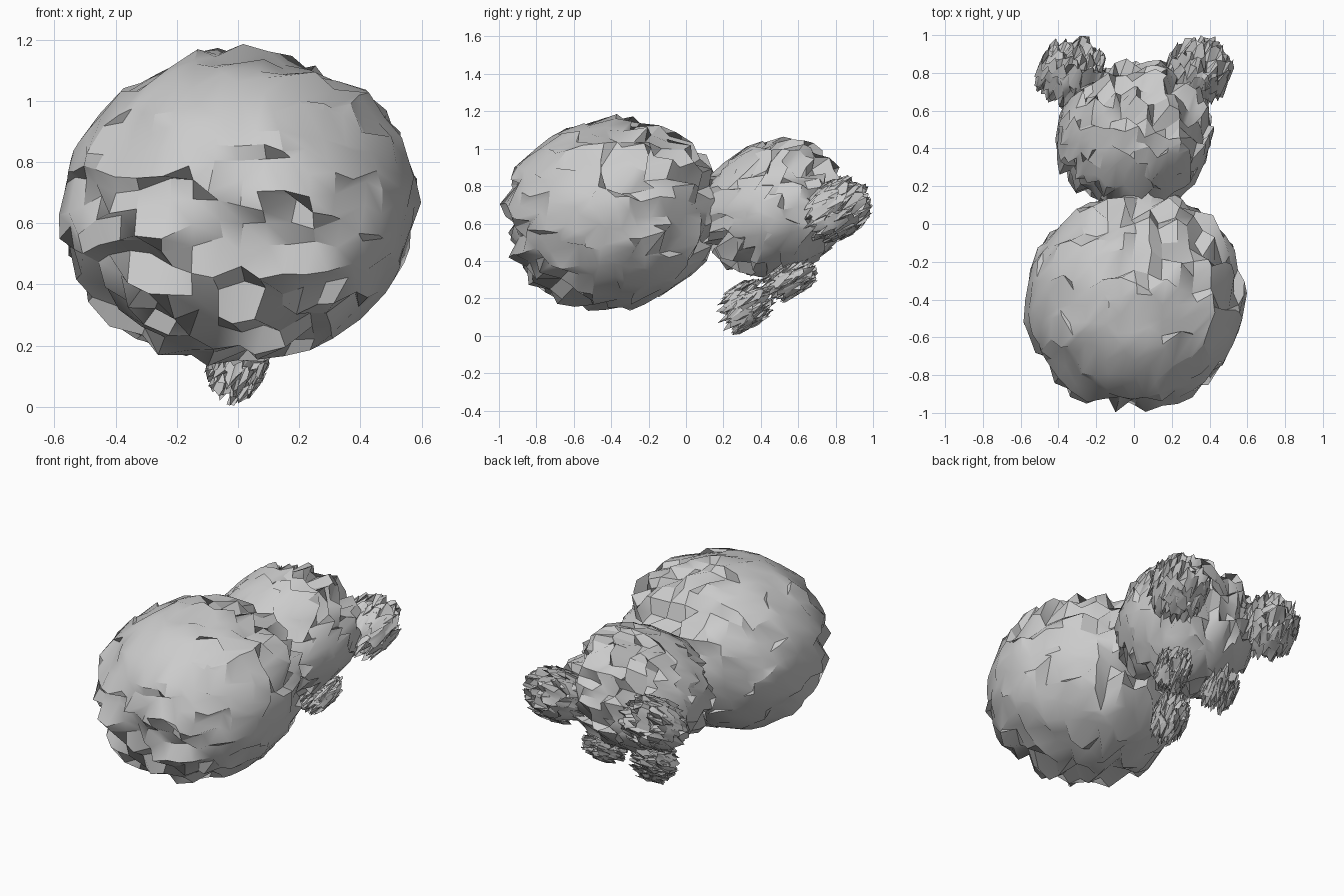
import bpy, bmesh, random
from mathutils import Vector

if "Cube" in bpy.data.objects:
    bpy.data.objects.remove(bpy.data.objects["Cube"])

random.seed(5)

grey = bpy.data.materials.new("plain_grey")
grey.diffuse_color = (0.6, 0.6, 0.6, 1)
grey.use_nodes = True
grey.node_tree.nodes["Principled BSDF"].inputs["Base Color"].default_value = grey.diffuse_color

# Every vertex slides a random distance along this one slanted direction
SLANT = Vector((0.28, 0.81, 0.50)).normalized()
REACH = 0.072
ROUGH = 0.008


def ragged_ball(name, centre, radii):
    # Evenly divided cube blown up to a ball, so there are no poles
    bm = bmesh.new()
    bmesh.ops.create_cube(bm, size=2)
    bmesh.ops.subdivide_edges(bm, edges=bm.edges[:], cuts=9, use_grid_fill=True)
    for v in bm.verts:
        x, y, z = (c * c for c in v.co)
        ball = Vector((v.co.x * (1 - y / 2 - z / 2 + y * z / 3) ** 0.5,
                       v.co.y * (1 - x / 2 - z / 2 + x * z / 3) ** 0.5,
                       v.co.z * (1 - x / 2 - y / 2 + x * y / 3) ** 0.5))
        v.co = Vector(a * b + c for a, b, c in zip(ball, radii, centre))
        v.co += SLANT * random.uniform(-REACH, REACH)
        v.co += Vector(random.uniform(-ROUGH, ROUGH) for _ in range(3))
    mesh = bpy.data.meshes.new(name)
    bm.to_mesh(mesh)
    bm.free()
    mesh.materials.append(grey)
    obj = bpy.data.objects.new(name, mesh)
    bpy.context.collection.objects.link(obj)
    bpy.ops.object.select_all(action='DESELECT')
    obj.select_set(True)
    bpy.context.view_layer.objects.active = obj
    bpy.ops.object.shade_smooth_by_angle(angle=0.5236)


# Toy bear lying face down: body and head
ragged_ball("body", (0.005, -0.40, 0.655), (0.575, 0.56, 0.50))
ragged_ball("head", (0, 0.47, 0.675), (0.41, 0.37, 0.355))

# Ears and eyes in pairs
for side, s in (("left", -1), ("right", 1)):
    ragged_ball(side + "_ear", (0.335 * s, 0.80, 0.67), (0.175, 0.145, 0.155))
    ragged_ball(side + "_eye", (0.175 * s, 0.555, 0.305), (0.10, 0.10, 0.09))

# Nose
ragged_ball("nose", (0, 0.32, 0.16), (0.095, 0.105, 0.12))
